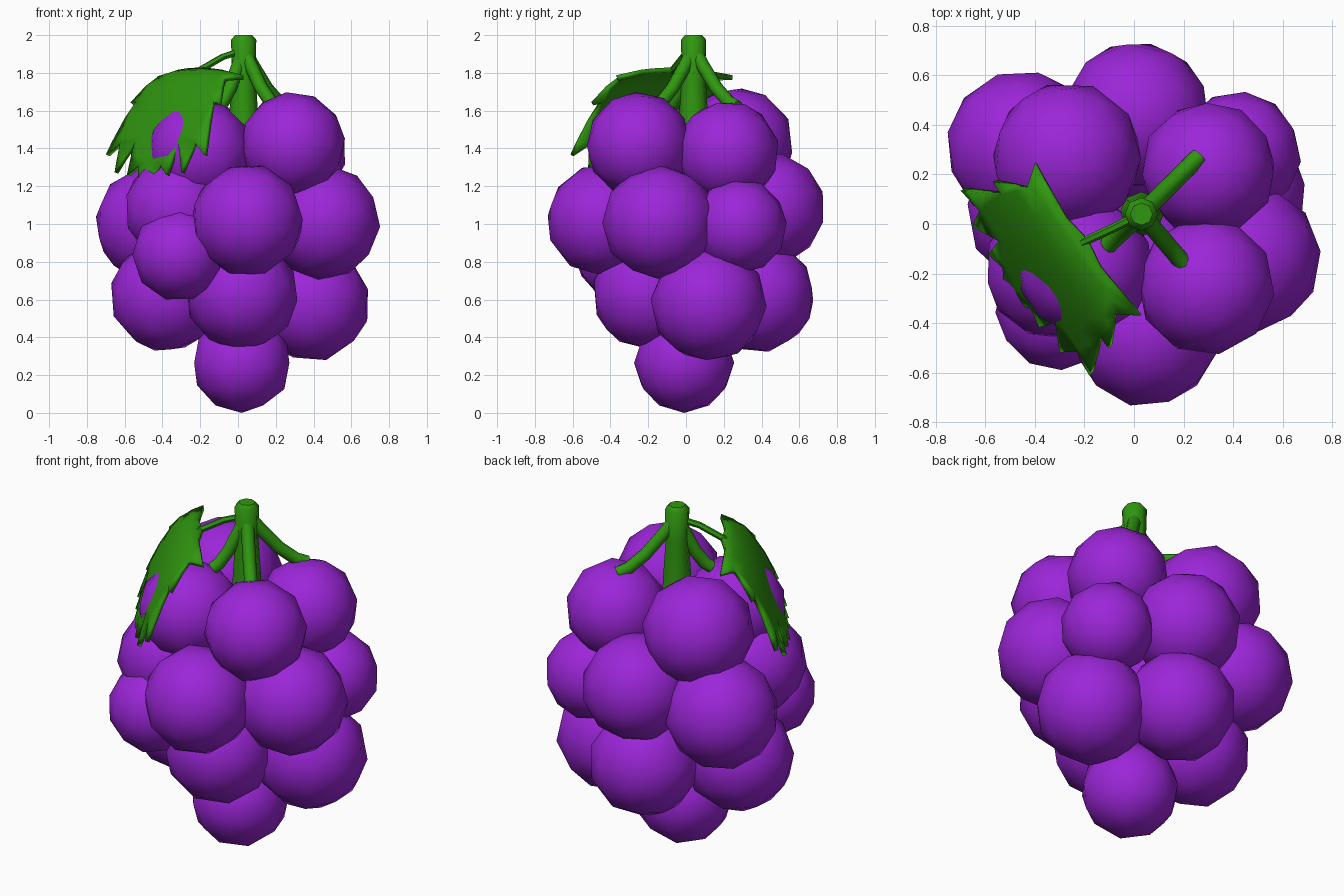
import bpy, bmesh, math, random
from mathutils import Vector

if "Cube" in bpy.data.objects:
    bpy.data.objects.remove(bpy.data.objects["Cube"])

random.seed(4)

def material(name, rgb):
    m = bpy.data.materials.new(name)
    m.diffuse_color = (*rgb, 1)
    m.use_nodes = True
    m.node_tree.nodes["Principled BSDF"].inputs["Base Color"].default_value = m.diffuse_color
    return m

purple = material("grape purple", (0.33, 0.019, 0.69))
green = material("leaf green", (0.03, 0.31, 0.005))

def finish(name, bm, mat, angle=None):
    me = bpy.data.meshes.new(name)
    bm.to_mesh(me)
    bm.free()
    ob = bpy.data.objects.new(name, me)
    bpy.context.collection.objects.link(ob)
    me.materials.append(mat)
    bpy.ops.object.select_all(action='DESELECT')
    ob.select_set(True)
    bpy.context.view_layer.objects.active = ob
    if angle:
        bpy.ops.object.shade_smooth_by_angle(angle=math.radians(angle))
    else:
        bpy.ops.object.shade_smooth()
    return ob

# Berries: x, y, z, radius, from the bottom berry up
berries = [
    (0.02, -0.01, 0.265, 0.265),
    (0.02, -0.20, 0.63, 0.30), (-0.38, 0.05, 0.62, 0.30),
    (0.39, 0.12, 0.58, 0.31), (0.00, 0.38, 0.62, 0.305),
    (-0.31, -0.34, 0.84, 0.25),
    (0.05, -0.44, 1.02, 0.30), (0.45, -0.14, 1.01, 0.305),
    (-0.45, 0.31, 1.00, 0.31), (-0.32, -0.18, 1.08, 0.285),
    (0.01, 0.44, 1.08, 0.30), (0.42, 0.28, 0.99, 0.255),
    (0.29, -0.25, 1.42, 0.28), (0.30, 0.22, 1.38, 0.275),
    (-0.27, 0.27, 1.42, 0.305), (-0.20, -0.17, 1.38, 0.28),
]
for i, (x, y, z, r) in enumerate(berries):
    bm = bmesh.new()
    bmesh.ops.create_icosphere(bm, subdivisions=2, radius=r)
    ob = finish(f"berry_{i + 1}", bm, purple)
    ob.location = (x, y, z)
    if i:
        ob.rotation_euler = [random.uniform(-3, 3) for _ in range(3)]

# Round tube through a few points with a radius at each
def tube(name, pts, radii, sides=8):
    bm = bmesh.new()
    pts = [Vector(p) for p in pts]
    rings = []
    for i, (p, r) in enumerate(zip(pts, radii)):
        d = (pts[min(i + 1, len(pts) - 1)] - pts[max(i - 1, 0)]).normalized()
        q = d.to_track_quat('Z', 'Y')
        rings.append([bm.verts.new(p + q @ Vector((r * math.cos(a), r * math.sin(a), 0)))
                      for a in (2 * math.pi * k / sides for k in range(sides))])
    for a, b in zip(rings, rings[1:]):
        for k in range(sides):
            n = (k + 1) % sides
            bm.faces.new((a[k], a[n], b[n], b[k]))
    bm.faces.new(rings[0][::-1])
    bm.faces.new(rings[-1])
    return finish(name, bm, green, 50)

# Main stem with a bevelled top
tube("stem", [(0.03, 0.04, 1.3), (0.03, 0.04, 1.6), (0.03, 0.04, 1.8),
              (0.03, 0.04, 1.975), (0.03, 0.04, 2.0)],
     [0.09, 0.075, 0.062, 0.067, 0.045])

# Arched side stems down to the berries
for i, (x, y, z) in enumerate([(0.25, 0.26, 1.62), (0.20, -0.16, 1.62), (-0.10, -0.08, 1.62)]):
    def along(t, h):
        return (0.03 + (x - 0.03) * t, 0.04 + (y - 0.04) * t, h)
    tube(f"side_stem_{i + 1}",
         [along(0, 1.93), along(0.22, 1.84), along(0.55, 1.72), along(0.85, 1.645), along(1.05, z)],
         [0.036] * 5)

# Thin leaf stalk
tube("leaf_stalk", [(0.03, 0.04, 1.92), (-0.08, -0.015, 1.885), (-0.21, -0.075, 1.81)],
     [0.018] * 3, 6)

# Leaf: half outline (along, across), mirrored, cut in strips and drooped
half = [(0.02, 0.12), (-0.005, 0.375), (0.08, 0.31), (0.178, 0.41), (0.18, 0.35),
        (0.305, 0.455), (0.29, 0.345), (0.35, 0.31), (0.295, 0.20), (0.36, 0.18), (0.345, 0.10)]
outline = [(0, 0)] + half + [(0.41, 0)] + [(u, -v) for u, v in reversed(half)]
bm = bmesh.new()
bm.faces.new([bm.verts.new((u, v, 0)) for u, v in outline])
bmesh.ops.triangulate(bm, faces=bm.faces[:])
cuts = [((u, 0, 0), (1, 0, 0)) for u in (0.06, 0.12, 0.18, 0.23, 0.28, 0.33, 0.37)]
cuts += [((0, v, 0), (0, 1, 0)) for v in (-0.2, 0, 0.2)]
for co, no in cuts:
    bmesh.ops.bisect_plane(bm, geom=bm.verts[:] + bm.edges[:] + bm.faces[:],
                           plane_co=co, plane_no=no, dist=1e-5)
for vert in bm.verts:
    u, v, _ = vert.co
    vert.co = (-0.19 - 0.82 * u - 0.57 * v, -0.065 - 0.57 * u + 0.82 * v,
               1.83 - 4.3 * u * u - 0.3 * v * v)
bmesh.ops.recalc_face_normals(bm, faces=bm.faces[:])
if sum(f.normal.z for f in bm.faces) < 0:
    bmesh.ops.reverse_faces(bm, faces=bm.faces[:])
leaf = finish("leaf", bm, green, 40)
solid = leaf.modifiers.new("thickness", 'SOLIDIFY')
solid.thickness = 0.025
solid.offset = -1
